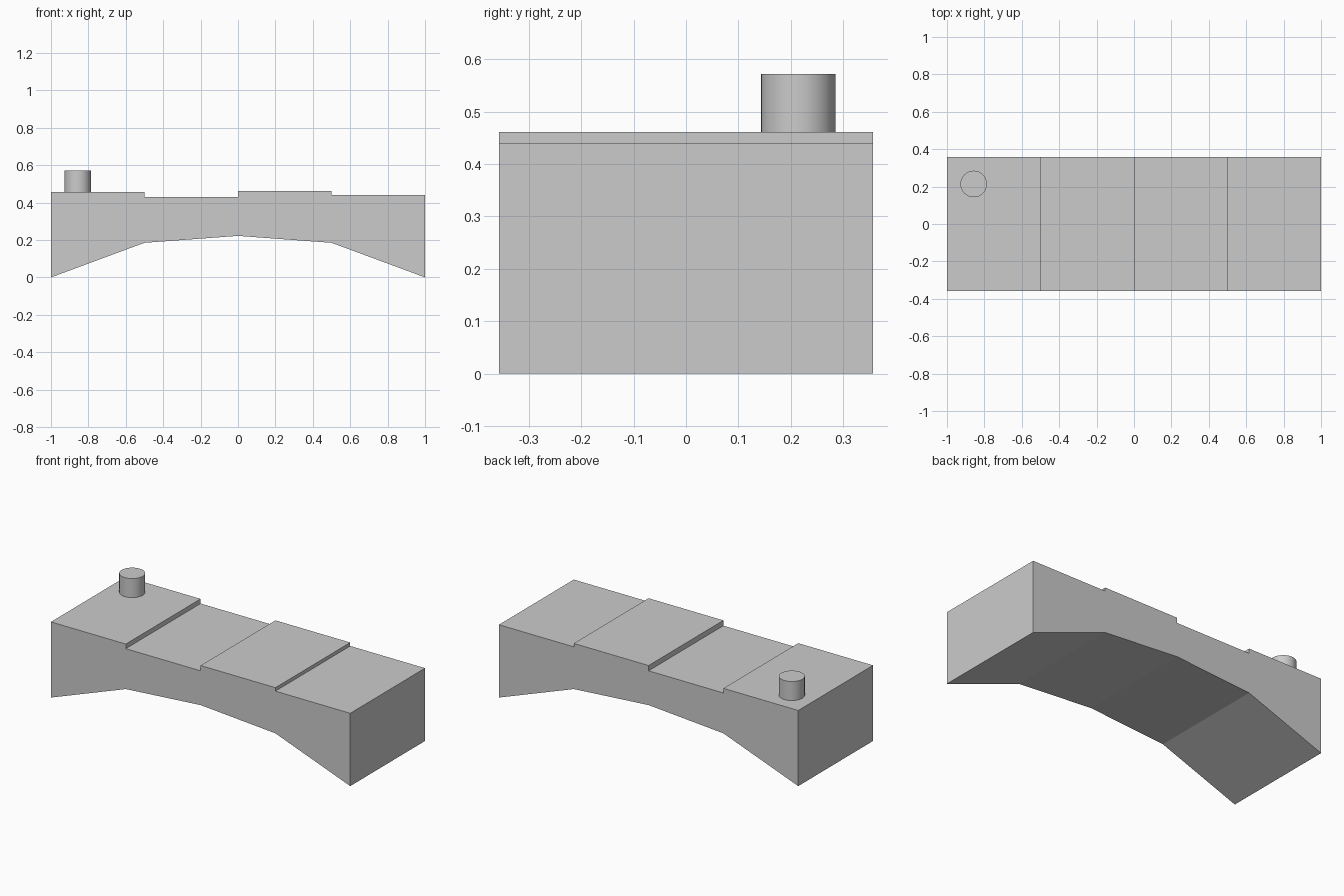
import bpy, bmesh

if "Cube" in bpy.data.objects:
    bpy.data.objects.remove(bpy.data.objects["Cube"])

HALF_DEPTH = 0.357
STEP = 0.5
TOPS = [0.457, 0.429, 0.461, 0.44]          # slab heights, left to right
ARCH = [0.0, 0.185, 0.222, 0.185, 0.0]      # underside heights, left to right


def extruded_profile(name, points, half_depth):
    """Extrude a closed x-z outline along y, centred on y = 0."""
    bm = bmesh.new()
    face = bm.faces.new([bm.verts.new((x, -half_depth, z)) for x, z in points])
    result = bmesh.ops.extrude_face_region(bm, geom=[face])
    moved = [v for v in result["geom"] if isinstance(v, bmesh.types.BMVert)]
    bmesh.ops.translate(bm, verts=moved, vec=(0, 2 * half_depth, 0))
    bmesh.ops.recalc_face_normals(bm, faces=bm.faces)
    mesh = bpy.data.meshes.new(name)
    bm.to_mesh(mesh)
    bm.free()
    obj = bpy.data.objects.new(name, mesh)
    bpy.context.collection.objects.link(obj)
    return obj


# Arched span: faceted underside, then the stepped deck from right to left
outline = [(-1 + i * STEP, z) for i, z in enumerate(ARCH)]
for i, z in reversed(list(enumerate(TOPS))):
    left = -1 + i * STEP
    outline += [(left + STEP, z), (left, z)]
extruded_profile("arched_span", outline, HALF_DEPTH)

# Round post on the rear left corner of the deck
base, top = TOPS[0], 0.572
bpy.ops.mesh.primitive_cylinder_add(vertices=32, radius=0.071, depth=top - base,
                                    location=(-0.857, 0.214, (base + top) / 2))
bpy.context.object.name = "corner_post"
bpy.ops.object.shade_smooth_by_angle()
